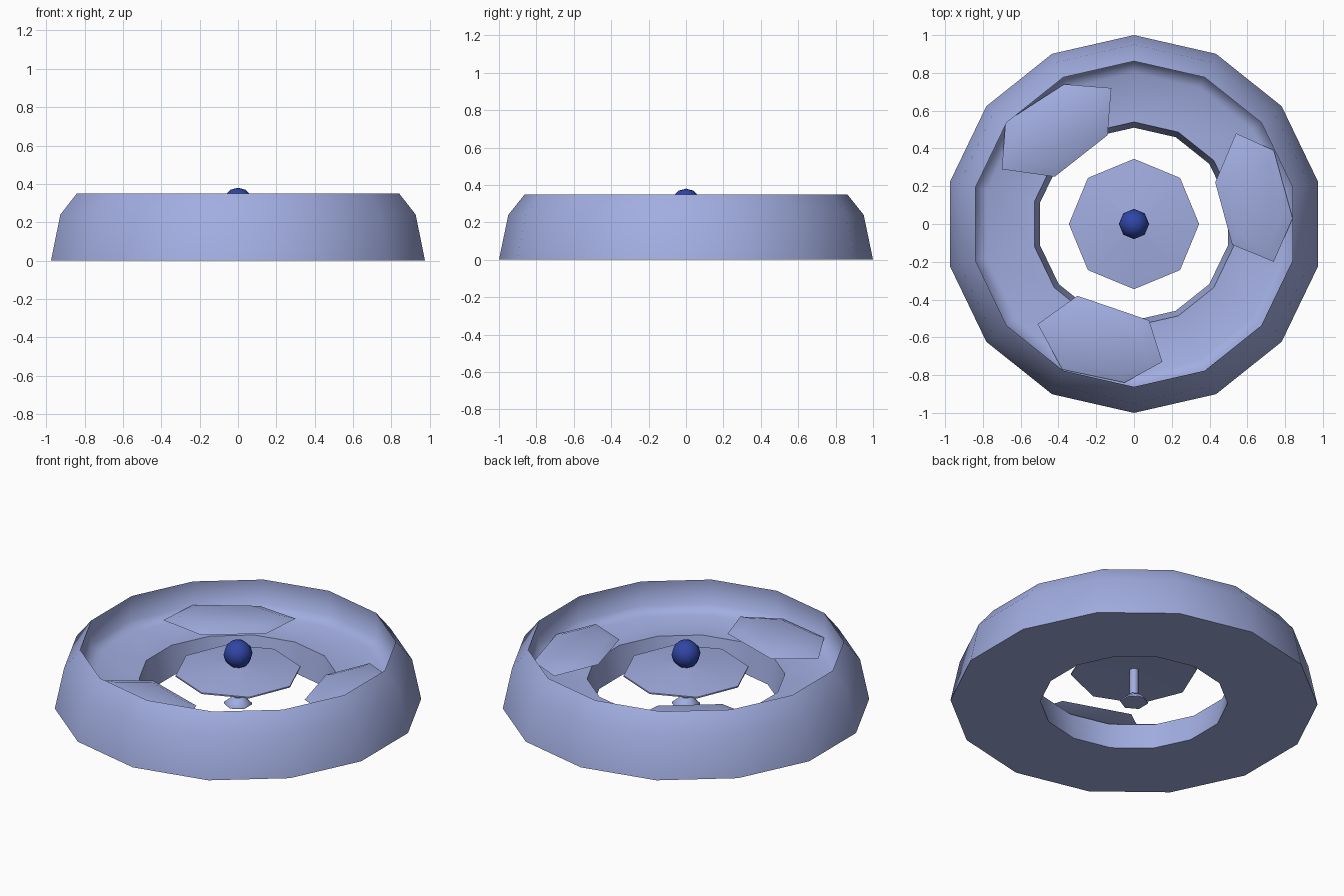
import bpy
import bmesh
from math import sin, cos, pi, radians

cube = bpy.data.objects.get("Cube")
if cube:
    bpy.data.objects.remove(cube, do_unlink=True)


def make_material(name, colour):
    material = bpy.data.materials.new(name)
    material.use_nodes = True
    material.diffuse_color = colour
    material.node_tree.nodes["Principled BSDF"].inputs["Base Color"].default_value = colour
    return material


periwinkle = make_material("periwinkle", (0.36, 0.42, 0.75, 1))
deep_blue = make_material("deep_blue", (0.03, 0.06, 0.38, 1))


def finish(name, bm, material, sharp_angle):
    """Turn a bmesh into a smooth-shaded object."""
    bmesh.ops.recalc_face_normals(bm, faces=bm.faces)
    mesh = bpy.data.meshes.new(name)
    bm.to_mesh(mesh)
    bm.free()
    mesh.materials.append(material)
    obj = bpy.data.objects.new(name, mesh)
    bpy.context.collection.objects.link(obj)
    bpy.ops.object.select_all(action='DESELECT')
    obj.select_set(True)
    bpy.context.view_layer.objects.active = obj
    bpy.ops.object.shade_smooth_by_angle(angle=radians(sharp_angle))
    return obj


def bridge(bm, first, second):
    count = len(first)
    for i in range(count):
        j = (i + 1) % count
        bm.faces.new((first[i], first[j], second[j], second[i]))


def lathe(name, profile, sides, material, closed=False, sharp_angle=60):
    """Sweep (radius, height) points round z, with one corner on +y."""
    bm = bmesh.new()
    loops = []
    for radius, height in profile:
        angles = [pi / 2 + 2 * pi * i / sides for i in range(sides)]
        loops.append([bm.verts.new((radius * cos(a), radius * sin(a), height)) for a in angles])
    for first, second in zip(loops, loops[1:]):
        bridge(bm, first, second)
    if closed:
        bridge(bm, loops[-1], loops[0])
    else:
        bm.faces.new(loops[0])
        bm.faces.new(loops[-1])
    return finish(name, bm, material, sharp_angle)


# Outer ring with a sunken trough and an open centre
lathe("outer_ring",
      [(1, 0), (0.95, 0.24), (0.862, 0.35), (0.87, 0.2), (0.8, 0.165), (0.54, 0.165), (0.51, 0)],
      14, periwinkle, closed=True, sharp_angle=75)

# Central plate, its stem and foot
lathe("centre_plate", [(0.02, 0.2), (0.345, 0.19), (0.345, 0.198), (0.02, 0.24)], 8, periwinkle)
lathe("stem", [(0.025, 0.02), (0.025, 0.24)], 8, periwinkle)
lathe("foot", [(0.077, 0), (0.077, 0.008), (0.03, 0.045)], 6, periwinkle)

# Ball on top of the stem
bm = bmesh.new()
bmesh.ops.create_uvsphere(bm, u_segments=8, v_segments=6, radius=0.08)
bmesh.ops.translate(bm, verts=bm.verts, vec=(0, 0, 0.3))
finish("ball", bm, deep_blue, 60)


def pad(name, outline):
    """Thin faceted pad with a slightly raised middle."""
    bm = bmesh.new()
    cx = sum(p[0] for p in outline) / len(outline)
    cy = sum(p[1] for p in outline) / len(outline)
    loops = []
    for scale, height in ((0.7, 0.18), (1, 0.205), (0.75, 0.228)):
        loops.append([bm.verts.new((cx + (x - cx) * scale, cy + (y - cy) * scale, height))
                      for x, y in outline])
    bridge(bm, loops[0], loops[1])
    bridge(bm, loops[1], loops[2])
    bm.faces.new(loops[0])
    bm.faces.new(loops[2])
    finish(name, bm, periwinkle, 50)


# Three floating pads in the trough
pad("left_pad", [(0.54, 0.48), (0.74, 0.39), (0.84, 0.03), (0.74, -0.2), (0.52, -0.11), (0.43, 0.22)])
pad("back_pad", [(-0.68, 0.54), (-0.37, 0.74), (-0.12, 0.72), (-0.14, 0.47), (-0.42, 0.25), (-0.7, 0.29)])
pad("front_pad", [(-0.51, -0.53), (-0.3, -0.38), (0.08, -0.51), (0.15, -0.73), (-0.05, -0.84), (-0.38, -0.77)])
